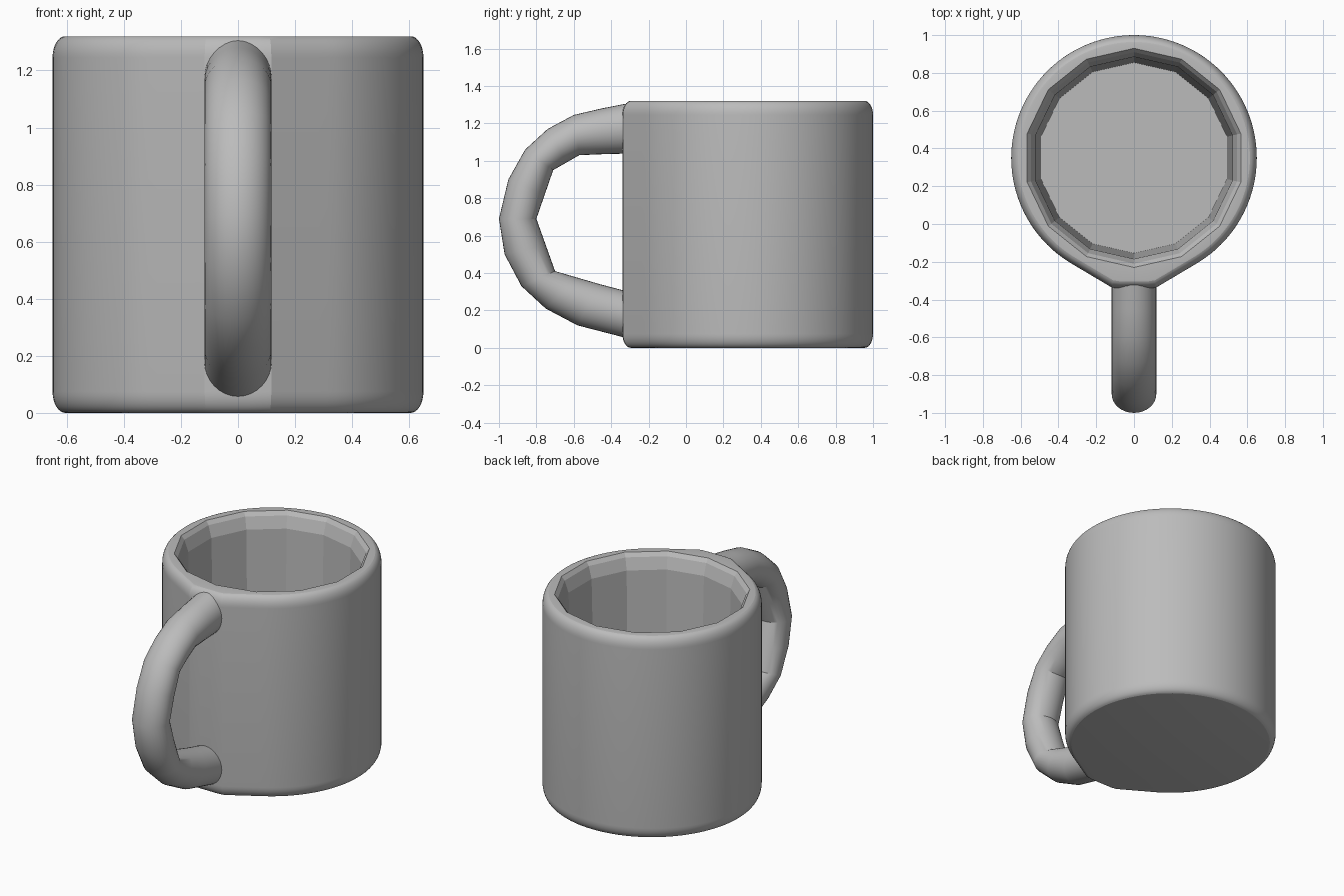
import bpy, bmesh, math

cube = bpy.data.objects.get("Cube")
if cube:
    bpy.data.objects.remove(cube, do_unlink=True)

clay = bpy.data.materials.new("grey_ceramic")
clay.use_nodes = True
clay.diffuse_color = (0.5, 0.5, 0.5, 1)
clay.node_tree.nodes["Principled BSDF"].inputs["Base Color"].default_value = (0.5, 0.5, 0.5, 1)

SEG, SIDES = 112, 14          # outer segments, facets of the inner wall
CY, R, H = 0.35, 0.65, 1.32   # body centre, radius, height


def loft(name, rings, smooth_angle):
    """Skin a list of closed rings and cap both ends."""
    bm = bmesh.new()
    loops = [[bm.verts.new(p) for p in ring] for ring in rings]
    for a, b in zip(loops, loops[1:]):
        for i in range(len(a)):
            j = (i + 1) % len(a)
            bm.faces.new((a[i], a[j], b[j], b[i]))
    bm.faces.new(loops[0])
    bm.faces.new(loops[-1])
    bmesh.ops.recalc_face_normals(bm, faces=bm.faces)
    mesh = bpy.data.meshes.new(name)
    bm.to_mesh(mesh)
    bm.free()
    obj = bpy.data.objects.new(name, mesh)
    bpy.context.collection.objects.link(obj)
    mesh.materials.append(clay)
    bpy.ops.object.select_all(action='DESELECT')
    obj.select_set(True)
    bpy.context.view_layer.objects.active = obj
    bpy.ops.object.shade_smooth_by_angle(angle=math.radians(smooth_angle))
    return obj


def polar_ring(radius_at, z):
    ring = []
    for i in range(SEG):
        t = math.pi / 2 + math.tau * i / SEG
        r = radius_at(i)
        ring.append((r * math.cos(t), CY + r * math.sin(t), z))
    return ring


def outer_ring(inset, z):
    """Circle drawn out to a flat pad where the handle joins."""
    tangent = math.radians(30.7)

    def radius_at(i):
        phi = abs(math.tau * i / SEG - math.pi)
        if phi >= tangent:
            return R - inset
        return min((0.69 - inset) / math.cos(phi), (R - inset) / math.cos(tangent - phi))
    return polar_ring(radius_at, z)


def inner_ring(radius, z):
    """Faceted polygon for the inside wall."""
    step = math.tau / SIDES

    def radius_at(i):
        a = (i % (SEG // SIDES)) * math.tau / SEG
        return radius * math.cos(step / 2) / math.cos(a - step / 2)
    return polar_ring(radius_at, z)


# Mug body: rounded foot, outer wall, rounded rim, faceted inside
STEPS = 8
corner = [(0.045 * (1 - math.sin(a)), 0.075 * (1 - math.cos(a)))
          for a in (k * math.pi / 2 / STEPS for k in range(STEPS + 1))]
rings = [outer_ring(d, z) for d, z in corner]
rings += [outer_ring(d, H - z) for d, z in reversed(corner)]
rings += [inner_ring(r, z) for r, z in
          [(0.58, H), (0.56, 1.295), (0.535, 1.22), (0.505, 0.13)]]
loft("mug_body", rings, 15)

# Handle: smooth outer curve paired with an angular inner curve, as (y, z)
outer = [(-0.27, 1.315), (-0.45, 1.28), (-0.6, 1.245), (-0.74, 1.17), (-0.86, 1.06),
         (-0.95, 0.9), (-1, 0.69), (-0.97, 0.5), (-0.88, 0.33), (-0.75, 0.21),
         (-0.58, 0.12), (-0.27, 0.04)]
inner = [(-0.27, 1.04), (-0.45, 1.035), (-0.57, 1.03), (-0.64, 0.99), (-0.71, 0.95),
         (-0.755, 0.82), (-0.8, 0.69), (-0.75, 0.55), (-0.7, 0.41), (-0.58, 0.375),
         (-0.46, 0.34), (-0.27, 0.29)]
rings = []
for (oy, oz), (iy, iz) in zip(outer, inner):
    ring = []
    for k in range(32):
        a = math.tau * k / 32
        w = (1 + math.cos(a)) / 2
        ring.append((0.118 * math.sin(a), iy + (oy - iy) * w, iz + (oz - iz) * w))
    rings.append(ring)
loft("handle", rings, 28)
